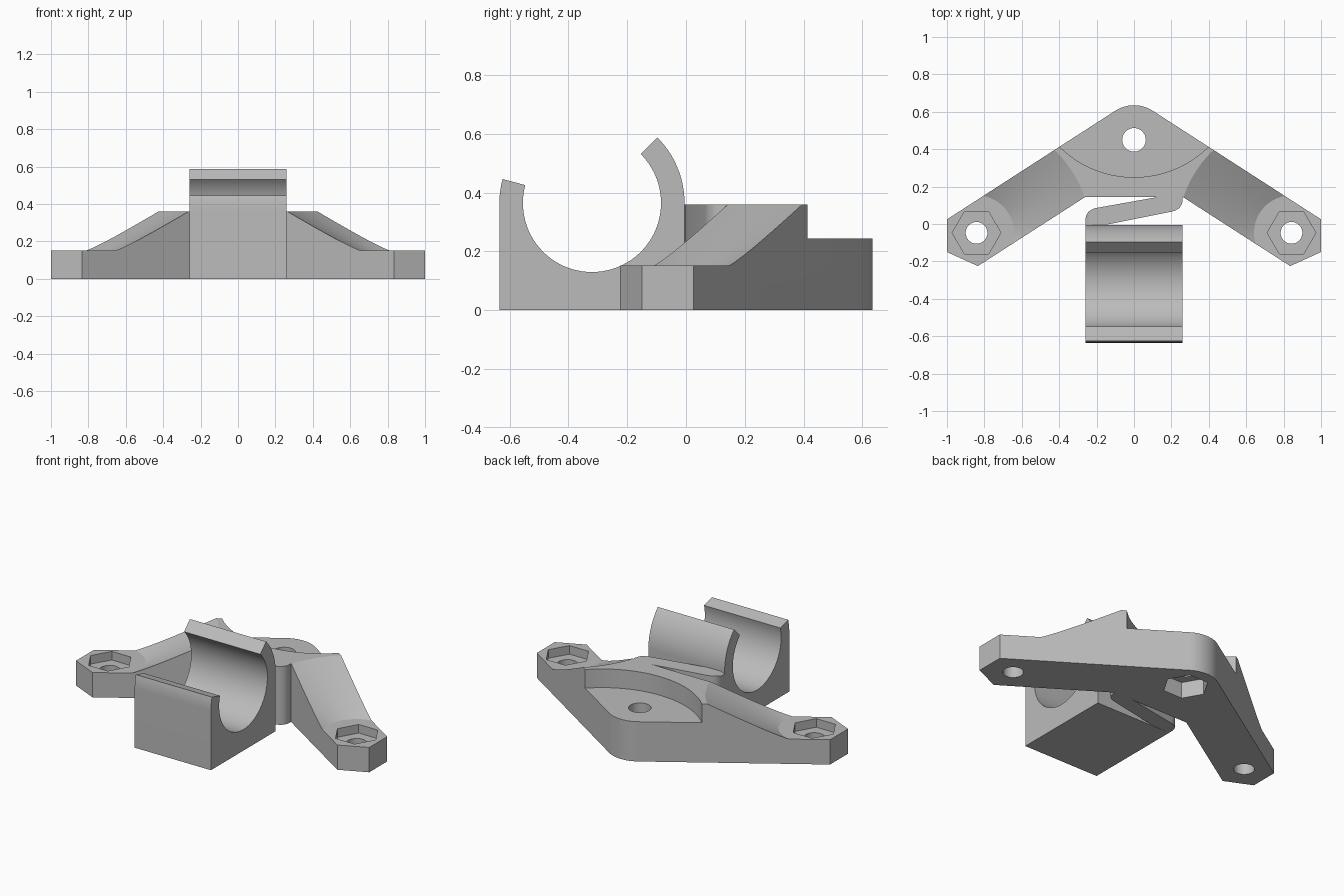
import bpy, bmesh
from math import radians, cos, sin
from mathutils import Vector, Matrix

cube = bpy.data.objects.get("Cube")
if cube:
    bpy.data.objects.remove(cube, do_unlink=True)

grey = bpy.data.materials.new("light_grey")
grey.use_nodes = True
grey.diffuse_color = (0.5, 0.5, 0.5, 1)
grey.node_tree.nodes["Principled BSDF"].inputs["Base Color"].default_value = (0.5, 0.5, 0.5, 1)


def finish(name, bm):
    bmesh.ops.recalc_face_normals(bm, faces=bm.faces)
    mesh = bpy.data.meshes.new(name)
    bm.to_mesh(mesh)
    bm.free()
    mesh.materials.append(grey)
    ob = bpy.data.objects.new(name, mesh)
    bpy.context.collection.objects.link(ob)
    return ob


def extrude(name, points, vec):
    """Solid swept from a planar outline along vec."""
    bm = bmesh.new()
    face = bm.faces.new([bm.verts.new(p) for p in points])
    out = bmesh.ops.extrude_face_region(bm, geom=[face])
    moved = [v for v in out["geom"] if isinstance(v, bmesh.types.BMVert)]
    bmesh.ops.translate(bm, vec=vec, verts=moved)
    return finish(name, bm)


def frustum(name, x, y, z0, z1, r0, r1, sides, turn=0):
    bm = bmesh.new()
    place = Matrix.Translation((x, y, (z0 + z1) / 2)) @ Matrix.Rotation(radians(turn), 4, 'Z')
    bmesh.ops.create_cone(bm, cap_ends=True, segments=sides, radius1=r0, radius2=r1,
                          depth=z1 - z0, matrix=place)
    return finish(name, bm)


def cut(ob, cutter):
    mod = ob.modifiers.new("cut", 'BOOLEAN')
    mod.operation, mod.solver, mod.object = 'DIFFERENCE', 'EXACT', cutter
    bpy.context.view_layer.objects.active = ob
    bpy.ops.object.modifier_apply(modifier=mod.name)
    bpy.data.objects.remove(cutter, do_unlink=True)


def arc(cx, cy, r, a0, a1, n):
    angles = [radians(a0 + (a1 - a0) * i / n) for i in range(n + 1)]
    return [(cx + r * cos(a), cy + r * sin(a)) for a in angles]


def rounded(start, corner, end, n=10):
    a, b, c = Vector(start), Vector(corner), Vector(end)
    ts = [i / n for i in range(n + 1)]
    return [tuple(a * (1 - t) ** 2 + b * 2 * t * (1 - t) + c * t * t) for t in ts]


def smooth(ob):
    bpy.ops.object.select_all(action='DESELECT')
    ob.select_set(True)
    bpy.context.view_layer.objects.active = ob
    bpy.ops.object.shade_smooth_by_angle(angle=radians(25))


# V-shaped bracket with the diagonal spring strip that carries the clip
arm_end = [(1, 0.025), (1, -0.15), (0.835, -0.225), (0.26, 0.145)]
outline = arc(0, 0.45, 0.185, 57.2, 122.8, 16)
outline += [(-x, y) for x, y in arm_end]
outline += [(0.13, 0.145)]
outline += rounded((-0.2, 0.086), (-0.26, 0.075), (-0.26, 0.015))
outline += [(-0.26, -0.005), (-0.14, -0.002)]
outline += rounded((0.2, 0.066), (0.26, 0.078), (0.26, 0.135))
outline += arm_end[::-1]
bracket = extrude("bracket", [(x, y, 0) for x, y in outline], (0, 0, 0.36))

# Conical slopes, hex pockets and holes at both arm ends
top_z, arm_z = 0.36, 0.153
for side in (-1, 1):
    x, y = side * 0.842, -0.047
    cut(bracket, frustum("slope", x, y, arm_z, top_z + 0.1, 0.2, 0.805, 128))
    cut(bracket, frustum("pocket", x, y, 0.1, 0.3, 0.13, 0.13, 6, 90))
    cut(bracket, frustum("hole", x, y, -0.1, 0.3, 0.058, 0.058, 48))

# Curved recess at the apex, with its hole and the hex pocket underneath
cut(bracket, frustum("recess", 0, 0.817, 0.245, 0.6, 0.567, 0.567, 160))
cut(bracket, frustum("hole", 0, 0.45, -0.1, 0.4, 0.063, 0.063, 48))
cut(bracket, frustum("pocket", 0, 0.45, -0.1, 0.1, 0.13, 0.13, 6, 90))
smooth(bracket)

# Open round clip on a square base
cy, cz = -0.32, 0.365
profile = [(cy - 0.315, 0), (cy + 0.315, 0)]
profile += arc(cy, cz, 0.315, 0, 45, 16)
profile += arc(cy, cz, 0.235, 45, -195, 80)
profile += arc(cy, cz, 0.315, 165, 180, 6)
clip = extrude("clip", [(-0.26, y, z) for y, z in profile], (0.52, 0, 0))
smooth(clip)
